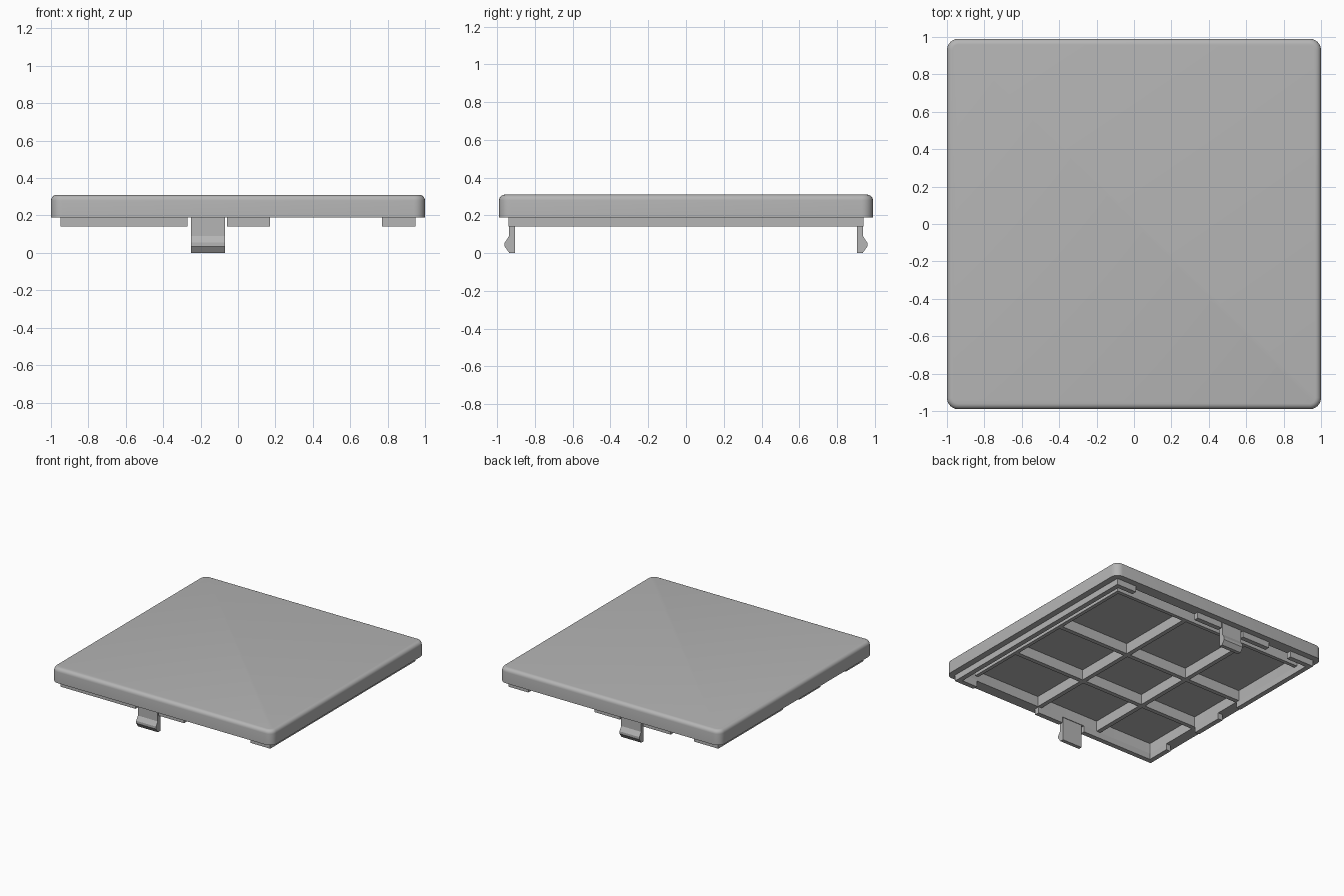
import bpy, bmesh, math

cube = bpy.data.objects.get("Cube")
if cube:
    bpy.data.objects.remove(cube, do_unlink=True)

grey = bpy.data.materials.new("light_grey_plastic")
grey.use_nodes = True
GREY = (0.46, 0.46, 0.46, 1)
grey.diffuse_color = GREY
grey.node_tree.nodes["Principled BSDF"].inputs["Base Color"].default_value = GREY

HX, HY = 1.0, 0.99            # half size of the cover
FLOOR, SKIRT, LIP = 0.275, 0.19, 0.14
WALL = 0.09


def finish(name, bm):
    bmesh.ops.recalc_face_normals(bm, faces=bm.faces[:])
    mesh = bpy.data.meshes.new(name)
    bm.to_mesh(mesh)
    bm.free()
    ob = bpy.data.objects.new(name, mesh)
    bpy.context.collection.objects.link(ob)
    mesh.materials.append(grey)
    return ob


def box(name, x0, x1, y0, y1, z0, z1):
    bm = bmesh.new()
    bmesh.ops.create_cube(bm, size=1)
    for v in bm.verts:
        v.co = (x0 + (v.co.x + 0.5) * (x1 - x0),
                y0 + (v.co.y + 0.5) * (y1 - y0),
                z0 + (v.co.z + 0.5) * (z1 - z0))
    return finish(name, bm)


def ring(bm, inset, z, radius=0.06, steps=6):
    """Rounded rectangle of vertices, moved in from the outline."""
    r = max(radius - inset, 0.005)
    verts = []
    for k, (sx, sy) in enumerate([(1, 1), (-1, 1), (-1, -1), (1, -1)]):
        for i in range(steps + 1):
            a = math.pi / 2 * (k + i / steps)
            verts.append(bm.verts.new((sx * (HX - inset - r) + r * math.cos(a),
                                       sy * (HY - inset - r) + r * math.sin(a), z)))
    return verts


# Hollow cover: cavity floor, cavity wall, skirt, outer wall, rounded top edge
bm = bmesh.new()
ROUND = 0.03
levels = [(WALL, FLOOR), (WALL, SKIRT), (0, SKIRT)]
for i in range(6):
    a = math.pi / 2 * i / 5
    levels.append((ROUND * (1 - math.cos(a)), 0.31 - ROUND * (1 - math.sin(a))))
rings = [ring(bm, *lv) for lv in levels]
for lower, upper in zip(rings, rings[1:]):
    n = len(lower)
    for i in range(n):
        j = (i + 1) % n
        bm.faces.new((lower[i], lower[j], upper[j], upper[i]))
bm.faces.new(rings[0])
bm.faces.new(rings[-1])
cover = finish("cover", bm)
bpy.ops.object.select_all(action="DESELECT")
cover.select_set(True)
bpy.context.view_layer.objects.active = cover
bpy.ops.object.shade_smooth_by_angle(angle=math.radians(35))

# Locating lip, broken into segments along each edge
IN_X, OUT_X, IN_Y, OUT_Y = 0.91, 0.95, 0.90, 0.94
for x0, x1 in [(-0.95, -0.27), (-0.06, 0.17), (0.77, 0.95)]:
    box("front_lip", x0, x1, -OUT_Y, -IN_Y, LIP, SKIRT + 0.01)
for x0, x1 in [(-0.95, -0.73), (-0.52, -0.27), (-0.06, 0.17), (0.77, 0.95)]:
    box("back_lip", x0, x1, IN_Y, OUT_Y, LIP, SKIRT + 0.01)
for y0, y1 in [(-OUT_Y, -0.71), (-0.38, -0.11), (0.10, OUT_Y)]:
    box("right_lip", -OUT_X, -IN_X, y0, y1, LIP, SKIRT + 0.01)
box("left_lip", IN_X, OUT_X, -OUT_Y, OUT_Y, LIP, SKIRT + 0.01)

# Stiffening ribs and inner rails under the plate
T = 0.018
for x in (-0.41, 0.16):
    box("long_rib", x - T, x + T, -IN_Y, 0.79, SKIRT, FLOOR + 0.01)
for y in (-0.40, 0.11):
    box("cross_rib", -IN_X, 0.82, y - T, y + T, SKIRT, FLOOR + 0.01)
box("left_rail", 0.80, 0.83, -0.85, 0.79, SKIRT, FLOOR + 0.01)
box("back_rail", -IN_X, 0.83, 0.77, 0.80, SKIRT, FLOOR + 0.01)

# Snap clips: hooked profile extruded across x
hook = [(0.905, 0.20), (0.905, 0.0), (0.935, 0.0), (0.96, 0.035),
        (0.96, 0.055), (0.938, 0.09), (0.938, 0.20)]
for name, side in (("front_clip", -1), ("back_clip", 1)):
    bm = bmesh.new()
    face = bm.faces.new([bm.verts.new((-0.25, side * y, z)) for y, z in hook])
    out = bmesh.ops.extrude_face_region(bm, geom=[face])
    moved = [g for g in out["geom"] if isinstance(g, bmesh.types.BMVert)]
    bmesh.ops.translate(bm, verts=moved, vec=(0.18, 0, 0))
    finish(name, bm)
